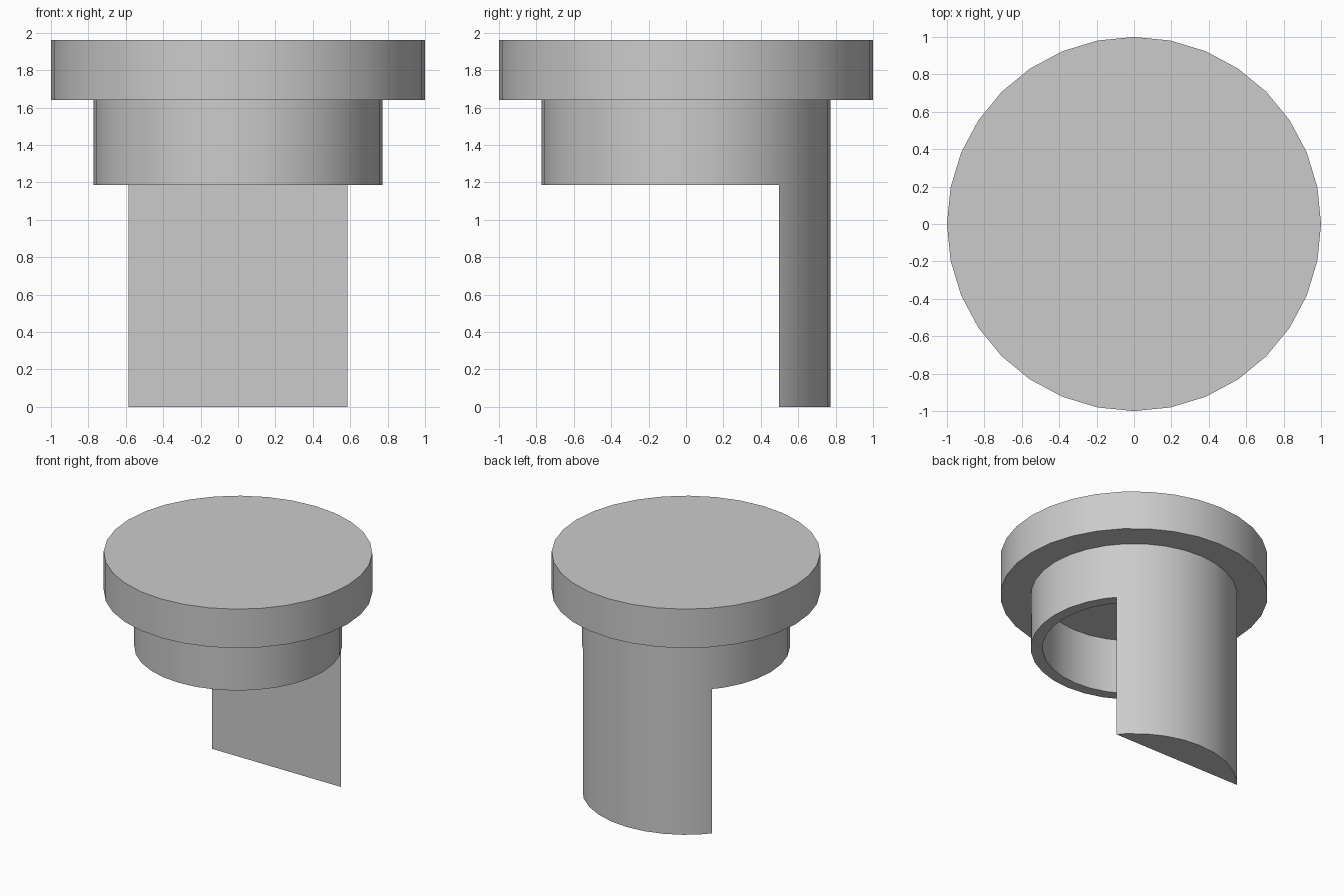
import bpy, bmesh, math
from mathutils import Matrix

cube = bpy.data.objects.get("Cube")
if cube:
    bpy.data.objects.remove(cube, do_unlink=True)

SIDES = 32
CAP_R, SLEEVE_R, BORE_R = 1.0, 0.773, 0.684
CAP_TOP, CAP_BASE, SLEEVE_BASE = 1.96, 1.64, 1.185
LEG_FLAT_Y = 0.498

grey = bpy.data.materials.new("plain_grey")
grey.use_nodes = True
grey.diffuse_color = (0.6, 0.6, 0.6, 1)
grey.node_tree.nodes["Principled BSDF"].inputs["Base Color"].default_value = (0.6, 0.6, 0.6, 1)


def add_cylinder(bm, radius, z0, z1):
    bmesh.ops.create_cone(bm, cap_ends=True, segments=SIDES, radius1=radius, radius2=radius,
                          depth=z1 - z0, matrix=Matrix.Translation((0, 0, (z0 + z1) / 2)))


def finish(bm, name):
    bmesh.ops.recalc_face_normals(bm, faces=bm.faces)
    mesh = bpy.data.meshes.new(name)
    bm.to_mesh(mesh)
    bm.free()
    mesh.materials.append(grey)
    obj = bpy.data.objects.new(name, mesh)
    bpy.context.collection.objects.link(obj)
    bpy.ops.object.select_all(action='DESELECT')
    obj.select_set(True)
    bpy.context.view_layer.objects.active = obj
    bpy.ops.object.shade_smooth_by_angle(angle=math.radians(30))


# Wide round cap
bm = bmesh.new()
add_cylinder(bm, CAP_R, CAP_BASE, CAP_TOP)
finish(bm, "cap")

# Hollow sleeve under the cap: a rectangle turned around the axis
bm = bmesh.new()
section = [(BORE_R, SLEEVE_BASE), (SLEEVE_R, SLEEVE_BASE), (SLEEVE_R, CAP_BASE), (BORE_R, CAP_BASE)]
verts = [bm.verts.new((r, 0, z)) for r, z in section]
edges = [bm.edges.new((verts[i], verts[i - 1])) for i in range(len(verts))]
bmesh.ops.spin(bm, geom=verts + edges, cent=(0, 0, 0), axis=(0, 0, 1),
               angle=math.tau, steps=SIDES, use_duplicate=False)
bmesh.ops.remove_doubles(bm, verts=bm.verts, dist=0.0001)
finish(bm, "sleeve")

# Rear leg: a cylinder cut down to a segment with a flat front
bm = bmesh.new()
add_cylinder(bm, SLEEVE_R, 0, CAP_BASE)
cut = bmesh.ops.bisect_plane(bm, geom=bm.verts[:] + bm.edges[:] + bm.faces[:],
                             plane_co=(0, LEG_FLAT_Y, 0), plane_no=(0, 1, 0), clear_inner=True)
rim = [e for e in cut["geom_cut"] if isinstance(e, bmesh.types.BMEdge)]
bmesh.ops.holes_fill(bm, edges=[e for e in bm.edges if e.is_boundary], sides=0)
finish(bm, "rear_leg")
